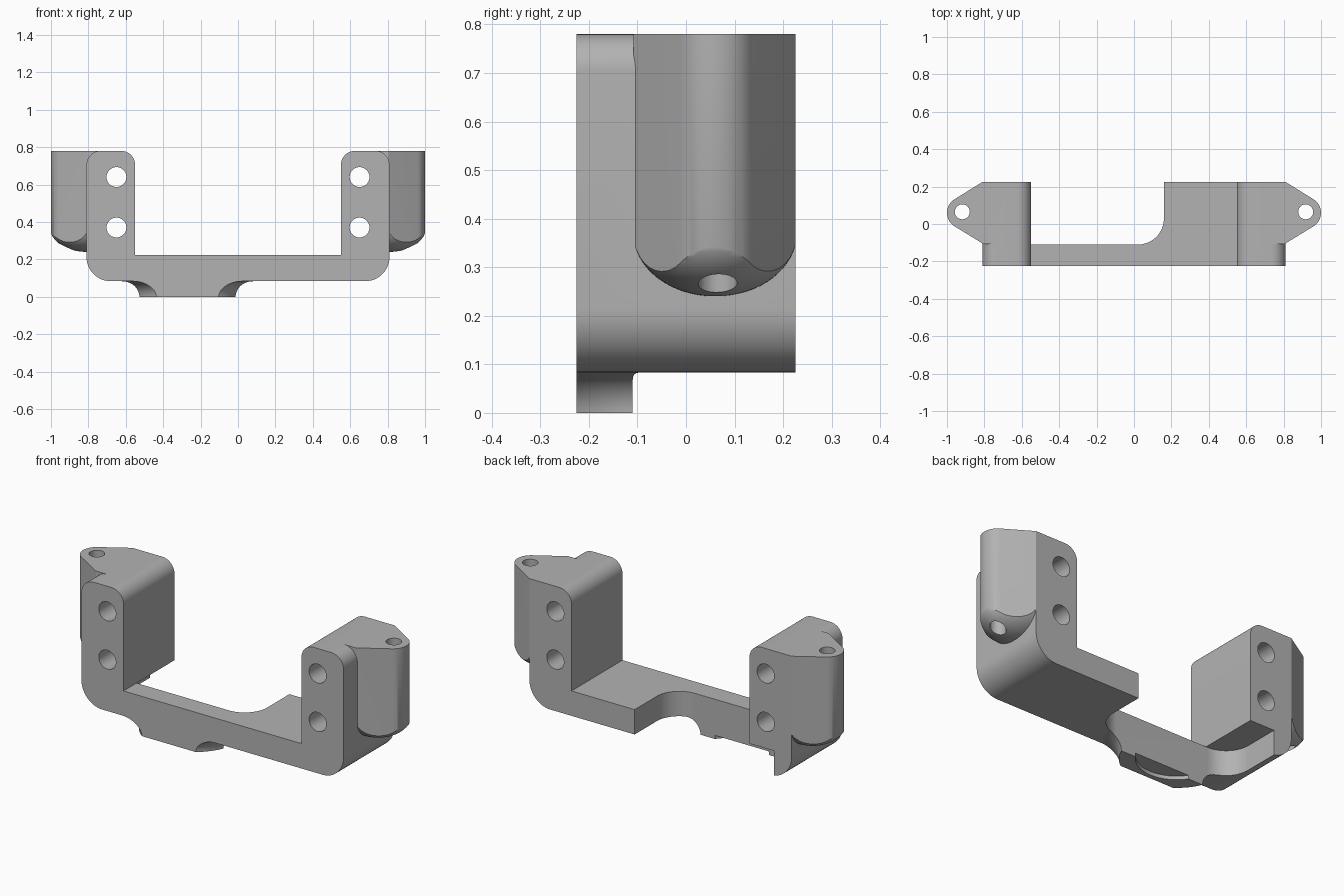
import bpy, bmesh
from math import sin, cos, pi, radians
from mathutils import Vector

if "Cube" in bpy.data.objects:
    bpy.data.objects.remove(bpy.data.objects["Cube"], do_unlink=True)

grey = bpy.data.materials.new("plain_grey")
grey.use_nodes = True
COLOUR = (0.45, 0.45, 0.45, 1)
grey.diffuse_color = COLOUR
grey.node_tree.nodes["Principled BSDF"].inputs["Base Color"].default_value = COLOUR


def finish(bm, name):
    bmesh.ops.recalc_face_normals(bm, faces=bm.faces)
    mesh = bpy.data.meshes.new(name)
    bm.to_mesh(mesh)
    bm.free()
    mesh.materials.append(grey)
    obj = bpy.data.objects.new(name, mesh)
    bpy.context.collection.objects.link(obj)
    return obj


def rounded(corners, steps=12):
    """Outline from (x, y, radius) corners, each rounded by a tangent arc."""
    out = []
    for i, (x, y, r) in enumerate(corners):
        p = Vector((x, y))
        if r == 0:
            out.append(p)
            continue
        a = (Vector(corners[i - 1][:2]) - p).normalized()
        b = (Vector(corners[(i + 1) % len(corners)][:2]) - p).normalized()
        half = a.angle(b) / 2
        centre = p + (a + b).normalized() * (r / sin(half))
        start = p + a * (r * cos(half) / sin(half)) - centre
        end = p + b * (r * cos(half) / sin(half)) - centre
        turn = start.angle_signed(end)
        for k in range(steps + 1):
            t = -turn * k / steps
            out.append(centre + Vector((start.x * cos(t) - start.y * sin(t),
                                        start.x * sin(t) + start.y * cos(t))))
    return out


def prism(name, outline, low, high, axis="z"):
    """Extrude an outline along z, or an xz outline along y."""
    bm = bmesh.new()
    place = (lambda p, d: (p[0], p[1], d)) if axis == "z" else (lambda p, d: (p[0], d, p[1]))
    rings = [[bm.verts.new(place(p, d)) for p in outline] for d in (low, high)]
    for ring in rings:
        bm.faces.new(ring)
    n = len(outline)
    for i in range(n):
        j = (i + 1) % n
        bm.faces.new((rings[0][i], rings[0][j], rings[1][j], rings[1][i]))
    return finish(bm, name)


def lathe(name, profile, n=96):
    """Closed solid of revolution about z from (radius, z) points."""
    bm = bmesh.new()
    rings = [[bm.verts.new((r * cos(2 * pi * i / n), r * sin(2 * pi * i / n), z))
              for i in range(n)] for r, z in profile]
    bm.faces.new(rings[0])
    bm.faces.new(rings[-1])
    for a, b in zip(rings, rings[1:]):
        for i in range(n):
            j = (i + 1) % n
            bm.faces.new((a[i], a[j], b[j], b[i]))
    return finish(bm, name)


def circle(x, y, r, n=40):
    return [(x + r * cos(2 * pi * i / n), y + r * sin(2 * pi * i / n)) for i in range(n)]


def combine(target, other, operation):
    mod = target.modifiers.new(operation.lower(), "BOOLEAN")
    mod.operation, mod.object, mod.solver = operation, other, "EXACT"
    bpy.context.view_layer.objects.active = target
    bpy.ops.object.modifier_apply(modifier=mod.name)
    bpy.data.objects.remove(other, do_unlink=True)


BACK, FRONT, TOP, FLOOR, BASE = 0.225, -0.225, 0.78, 0.222, 0.083

# U-shaped body
half = [(0.81, BASE, 0.13), (0.81, TOP, 0.075), (0.55, TOP, 0.075), (0.55, FLOOR, 0)]
u_shape = half + [(-x, z, r) for x, z, r in reversed(half)]
bracket = prism("mounting_bracket", rounded(u_shape), FRONT, BACK, "y")

# Side lugs with a domed underside
for side in (1, -1):
    plan = [(0.68, BACK, 0), (0.81, BACK, 0), (1.052, 0.06, 0.085), (0.81, -0.104, 0), (0.68, -0.185, 0)]
    # the nose corner is rounded so its tip reaches the full width
    tip = [(0.915 + 0.085 * cos(a), 0.06 + 0.085 * sin(a))
           for a in (radians(58 - 116 * k / 20) for k in range(21))]
    outline = plan[:2] + tip + plan[3:]
    lug = prism("lug", [(side * p[0], p[1]) for p in outline], 0.2, TOP)
    arc = [(sin(a), -cos(a)) for a in (pi / 2 * k / 16 for k in range(1, 17))]
    dome = lathe("dome", arc + [(1, 6)], 64)
    for v in dome.data.vertices:
        x, y, z = v.co
        x = 0.81 + 0.195 * x - (0.8 if x < -0.001 else 0)
        v.co = (side * x, 0.06 + 0.168 * y, 0.37 + 0.13 * z)
    if side < 0:
        dome.data.flip_normals()
    combine(lug, dome, "INTERSECT")
    combine(bracket, lug, "UNION")

# Round foot with a coved flank, trimmed flush with the front
CX = -0.27
cove = [(0.28 + 0.085 * (1 - cos(a)), BASE * sin(a)) for a in (pi / 2 * k / 14 for k in range(15))]
foot = lathe("foot", cove + [(0.365, 0.15)])
for v in foot.data.vertices:
    v.co.x += CX
trim = prism("trim", [(-1, -1), (1, -1), (1, FRONT), (-1, FRONT)], -1, 1)
combine(foot, trim, "DIFFERENCE")
combine(foot, prism("foot_recess", circle(CX, 0, 0.2, 64), -0.1, 0.02), "DIFFERENCE")
combine(bracket, foot, "UNION")

# Rear pocket through the floor and the foot
pocket = [(CX - 0.43, -0.11, 0.14), (CX + 0.43, -0.11, 0.14), (CX + 0.43, 0.5, 0), (CX - 0.43, 0.5, 0)]
combine(bracket, prism("pocket", rounded(pocket, 20), -0.2, FLOOR), "DIFFERENCE")

# Screw holes
for side in (1, -1):
    for z in (0.64, 0.37):
        combine(bracket, prism("post_hole", circle(side * 0.65, z, 0.053), -1, 1, "y"), "DIFFERENCE")
    combine(bracket, prism("lug_hole", circle(side * 0.918, 0.065, 0.04), -1, 1), "DIFFERENCE")

bpy.ops.object.select_all(action="DESELECT")
bracket.select_set(True)
bpy.context.view_layer.objects.active = bracket
bpy.ops.object.shade_smooth_by_angle(angle=radians(30))
